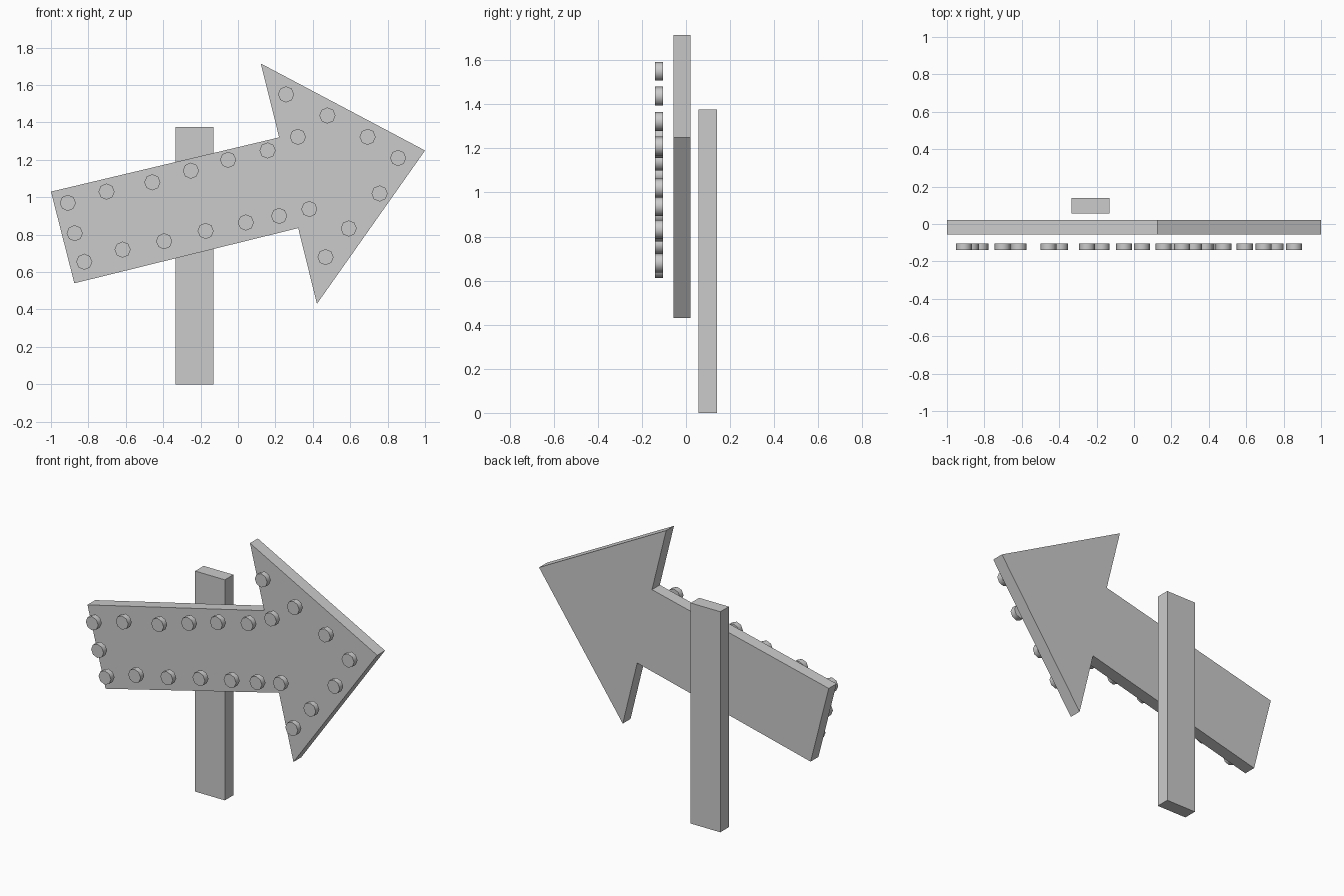
import bpy, bmesh, math

if "Cube" in bpy.data.objects:
    bpy.data.objects.remove(bpy.data.objects["Cube"])


def extrude_profile(name, pts, y0, y1):
    """Solid from an x/z outline, extruded from y0 (front) to y1 (back)."""
    bm = bmesh.new()
    face = bm.faces.new([bm.verts.new((x, y0, z)) for x, z in pts])
    ext = bmesh.ops.extrude_face_region(bm, geom=[face])
    for v in ext["geom"]:
        if isinstance(v, bmesh.types.BMVert):
            v.co.y = y1
    bmesh.ops.recalc_face_normals(bm, faces=bm.faces)
    mesh = bpy.data.meshes.new(name)
    bm.to_mesh(mesh)
    bm.free()
    obj = bpy.data.objects.new(name, mesh)
    bpy.context.collection.objects.link(obj)
    return obj


# Tilted arrow board
extrude_profile("arrow_board", [
    (-1.0, 1.03), (-0.875, 0.54), (0.322, 0.835), (0.422, 0.43),
    (1.0, 1.25), (0.122, 1.715), (0.22, 1.32)], -0.056, 0.021)

# Post behind the board
extrude_profile("post", [(-0.335, 0), (-0.13, 0), (-0.13, 1.376), (-0.335, 1.376)],
                0.056, 0.14)

# Bulbs around the outline, standing slightly off the board
bulbs = [
    (-0.91, 0.97), (-0.703, 1.03), (-0.458, 1.08), (-0.252, 1.142), (-0.053, 1.20),
    (0.158, 1.25), (0.32, 1.323), (0.257, 1.55), (0.478, 1.437), (0.693, 1.323),
    (0.856, 1.21), (0.757, 1.02), (0.592, 0.833), (0.468, 0.68), (0.381, 0.937),
    (0.22, 0.90), (0.042, 0.865), (-0.173, 0.82), (-0.395, 0.765), (-0.617, 0.72),
    (-0.822, 0.655), (-0.873, 0.808)]
for i, (x, z) in enumerate(bulbs):
    bpy.ops.mesh.primitive_cylinder_add(
        vertices=8, radius=0.043, depth=0.035, location=(x, -0.1225, z),
        rotation=(math.pi / 2, 0, 0))
    bpy.context.object.name = f"bulb_{i + 1}"
    bpy.ops.object.shade_smooth_by_angle(angle=math.radians(50))
